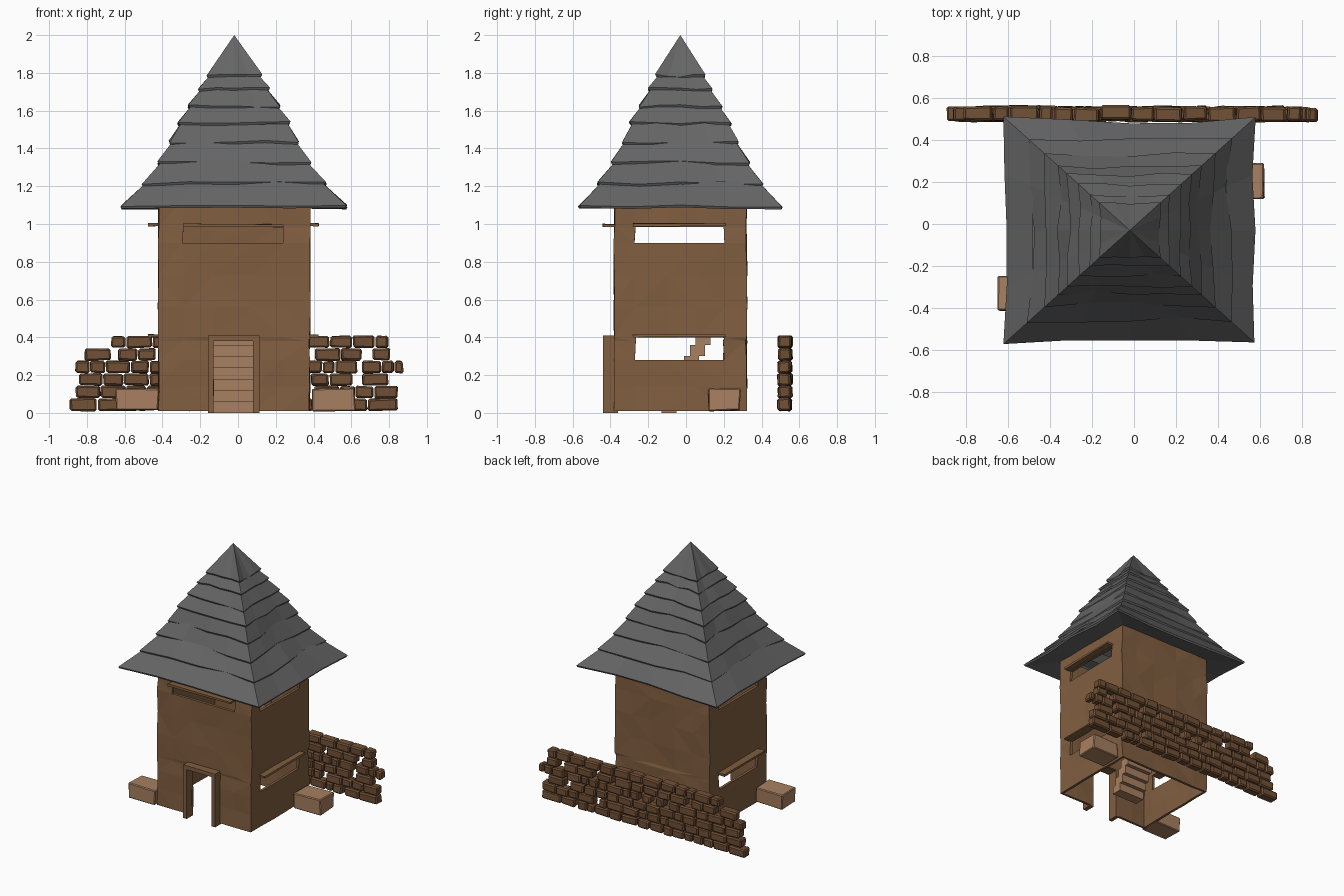
import bpy, bmesh, random
from mathutils import Vector, Matrix

random.seed(7)
if "Cube" in bpy.data.objects:
    bpy.data.objects.remove(bpy.data.objects["Cube"], do_unlink=True)


def material(name, rgb):
    mat = bpy.data.materials.new(name)
    mat.use_nodes = True
    mat.diffuse_color = (*rgb, 1)
    mat.node_tree.nodes["Principled BSDF"].inputs["Base Color"].default_value = (*rgb, 1)
    return mat


PLASTER = material("brown plaster", (0.22, 0.113, 0.052))
STONE = material("dark brown stone", (0.165, 0.08, 0.036))
TAN = material("light tan stone", (0.39, 0.215, 0.118))
SLATE = material("grey slate", (0.13, 0.13, 0.13))


def wobble(amount):
    return random.uniform(-amount, amount)


def finish(name, bm, mat):
    mesh = bpy.data.meshes.new(name)
    bm.to_mesh(mesh)
    bm.free()
    mesh.materials.append(mat)
    obj = bpy.data.objects.new(name, mesh)
    bpy.context.collection.objects.link(obj)
    return obj


def add_box(bm, x, y, z, jitter=0):
    """Box spanning three (low, high) ranges, with optional uneven corners."""
    span = [Vector((lo, hi)) for lo, hi in (x, y, z)]
    size = [s[1] - s[0] for s in span]
    mid = [(s[0] + s[1]) / 2 for s in span]
    place = Matrix.Translation(mid) @ Matrix.Diagonal((*size, 1))
    verts = bmesh.ops.create_cube(bm, size=1, matrix=place)["verts"]
    for v in verts:
        v.co += Vector((wobble(jitter), wobble(jitter), wobble(jitter)))
    return verts


def box(name, x, y, z, mat, jitter=0, bevel=0):
    bm = bmesh.new()
    add_box(bm, x, y, z, jitter)
    if bevel:
        bmesh.ops.bevel(bm, geom=bm.edges[:], offset=bevel, segments=1, affect="EDGES")
    return finish(name, bm, mat)


# Tower walls: a grid per side, leaving out the door and window cells
LEFT, RIGHT, FRONT, BACK = -0.42, 0.38, -0.38, 0.32
LEVELS = [0.01, 0.14, 0.28, 0.38, 0.4, 0.56, 0.73, 0.9, 0.985, 1.13]
XS = [LEFT, -0.29, -0.13, 0.08, 0.24, RIGHT]
YS = [FRONT, -0.27, -0.1, 0.06, 0.2, BACK]
DOOR = (-0.13, 0.08, 0, 0.38)
FRONT_WINDOW = (-0.29, 0.24, 0.9, 0.985)
SIDE_WINDOWS = [(-0.27, 0.2, 0.28, 0.4), (-0.27, 0.2, 0.9, 0.985)]


def add_wall(bm, coords, point, holes, flip):
    grid = [[bm.verts.new(point(u, z)) for z in LEVELS] for u in coords]
    for i in range(len(coords) - 1):
        for j in range(len(LEVELS) - 1):
            u = (coords[i] + coords[i + 1]) / 2
            z = (LEVELS[j] + LEVELS[j + 1]) / 2
            if any(a < u < b and c < z < d for a, b, c, d in holes):
                continue
            quad = [grid[i][j], grid[i + 1][j], grid[i + 1][j + 1], grid[i][j + 1]]
            bm.faces.new(quad[::-1] if flip else quad)


bm = bmesh.new()
add_wall(bm, XS, lambda u, z: (u, FRONT, z), [DOOR, FRONT_WINDOW], False)
add_wall(bm, XS, lambda u, z: (u, BACK, z), [], True)
add_wall(bm, YS, lambda u, z: (RIGHT, u, z), SIDE_WINDOWS, False)
add_wall(bm, YS, lambda u, z: (LEFT, u, z), SIDE_WINDOWS, True)
bmesh.ops.remove_doubles(bm, verts=bm.verts[:], dist=0.0005)
bmesh.ops.delete(bm, geom=[v for v in bm.verts if not v.link_faces], context="VERTS")
for v in bm.verts:
    v.co.x += wobble(0.005)
    v.co.y += wobble(0.005)
bmesh.ops.triangulate(bm, faces=bm.faces[:])
walls = finish("tower_walls", bm, PLASTER)
shell = walls.modifiers.new("thickness", "SOLIDIFY")
shell.thickness = 0.02
shell.offset = -1

# Door frame
for name, x, z in (("door_post_right", (-0.16, -0.13), (0, 0.38)),
                   ("door_post_left", (0.08, 0.113), (0, 0.38)),
                   ("door_lintel", (-0.16, 0.113), (0.38, 0.41))):
    box(name, x, (-0.44, -0.36), z, PLASTER)

# Thin ledges above the windows
box("front_window_ledge", (-0.29, 0.24), (-0.44, -0.37), (0.985, 1.0), PLASTER, 0.003)
for side, x in (("left", (0.37, 0.427)), ("right", (-0.475, -0.41))):
    for level, z in (("lower", 0.4), ("upper", 0.988)):
        box(f"{level}_{side}_ledge", x, (-0.28, 0.21), (z, z + 0.015), PLASTER, 0.003)

# Steep inner stair rising from the doorway to the back
bm = bmesh.new()
for i in range(14):
    y, z = -0.13 + 0.03 * i, 0.06 * i
    add_box(bm, (-0.13, 0.09), (y, min(y + 0.08, 0.3)), (z, z + 0.06))
finish("inner_stair", bm, TAN)

# Loose blocks beside the tower
box("block_left", (0.39, 0.62), (0.115, 0.287), (0.012, 0.127), TAN, 0.005, 0.006)
box("block_right", (-0.648, -0.42), (-0.41, -0.247), (0.012, 0.127), TAN, 0.005, 0.006)

# Roof: overlapping square skirts with uneven lower edges
CENTRE = Vector((-0.02, -0.03, 0))
TIERS = [(0.6, 1.09), (0.485, 1.21), (0.405, 1.32), (0.345, 1.43),
         (0.3, 1.53), (0.245, 1.62), (0.19, 1.71), (0.147, 1.78)]
CORNERS = [(-1, -1), (1, -1), (1, 1), (-1, 1)]
STEPS = 4


def square_ring(r, z, offsets):
    """Points around a rectangle; offsets push each point outward and upward."""
    pts = []
    for c in range(4):
        a, b = Vector(CORNERS[c]), Vector(CORNERS[(c + 1) % 4])
        for s in range(STEPS):
            out, up = offsets[c * STEPS + s]
            p = a.lerp(b, s / STEPS) * (r + out)
            pts.append(CENTRE + Vector((p.x, p.y * 0.9, z + up)))
    return pts


def add_bands(bm, rings):
    loops = [[bm.verts.new(p) for p in ring] for ring in rings]
    for low, high in zip(loops, loops[1:]):
        for i in range(len(low)):
            j = (i + 1) % len(low)
            bm.faces.new((low[i], low[j], high[j], high[i]))
    return loops[-1]


LEVEL_EDGE = [(0, 0)] * (4 * STEPS)
for n, (r, z) in enumerate(TIERS):
    rough = 0.04 * r
    edge = [(wobble(0.012 * r) if i % STEPS == 0 else wobble(rough) - rough * 0.6,
             wobble(0.008)) for i in range(4 * STEPS)]
    last = n == len(TIERS) - 1
    inner = 0.39 if n == 0 else r * 0.8
    rings = [square_ring(inner, z + 0.025, LEVEL_EDGE),
             square_ring(r - 0.006, z - 0.006, edge),
             square_ring(r, z + 0.006, edge)]
    if not last:
        next_r, next_z = TIERS[n + 1]
        rings.append(square_ring(next_r - 0.025, next_z + 0.015, LEVEL_EDGE))
    bm = bmesh.new()
    top = add_bands(bm, rings)
    if last:
        apex = bm.verts.new(CENTRE + Vector((0, 0, 2)))
        for i in range(len(top)):
            bm.faces.new((top[i], top[(i + 1) % len(top)], apex))
    finish(f"roof_tier_{n + 1}", bm, SLATE)

# Ruined stone wall behind the tower: staggered rows with a few gaps
ROWS = [(-0.89, 0.85), (-0.86, 0.85), (-0.84, 0.8), (-0.86, 0.88), (-0.81, 0.81), (-0.67, 0.8)]
HEIGHT = 0.0665
bm = bmesh.new()
for row, (x, end) in enumerate(ROWS):
    z = 0.012 + row * HEIGHT
    while x < end - 0.03:
        width = min(random.uniform(0.06, 0.15), end - x)
        if end - x - width < 0.04:
            width = end - x
        shift = wobble(0.006)
        add_box(bm, (x, x + width - 0.006), (0.49 + shift, 0.558 + shift),
                (z, z + HEIGHT - 0.003), 0.004)
        x += width
        if random.random() < 0.15:
            x += random.uniform(0.02, 0.06)
bmesh.ops.bevel(bm, geom=bm.edges[:], offset=0.009, segments=1, affect="EDGES")
finish("ruined_stone_wall", bm, STONE)
